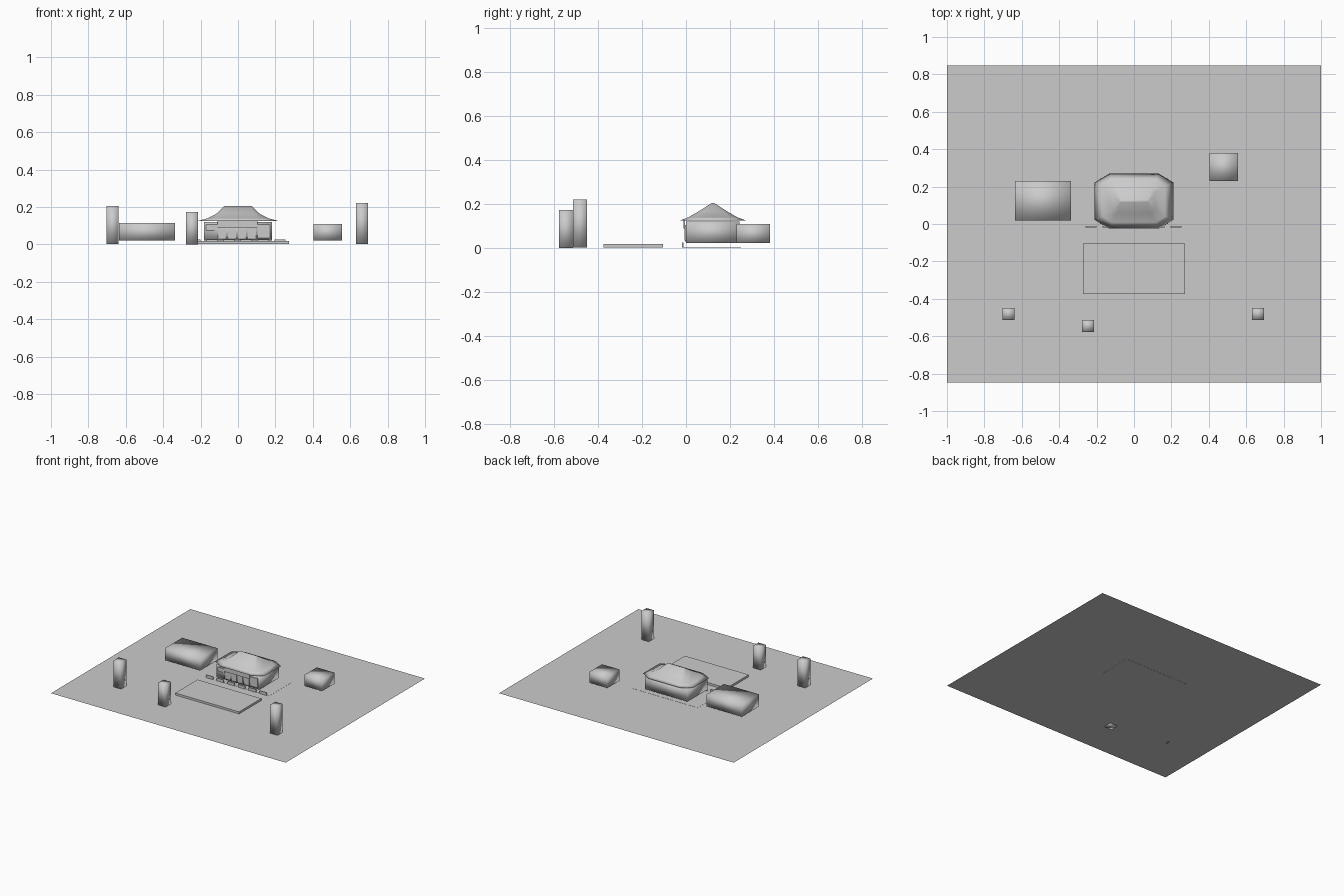
import bpy, bmesh

if "Cube" in bpy.data.objects:
    bpy.data.objects.remove(bpy.data.objects["Cube"])

stone = bpy.data.materials.new("plain grey")
stone.diffuse_color = (0.6, 0.6, 0.6, 1)
stone.use_nodes = True
stone.node_tree.nodes["Principled BSDF"].inputs["Base Color"].default_value = stone.diffuse_color


def finish(name, bm, smooth=False):
    bmesh.ops.recalc_face_normals(bm, faces=bm.faces)
    me = bpy.data.meshes.new(name)
    bm.to_mesh(me)
    bm.free()
    me.materials.append(stone)
    for p in me.polygons:
        p.use_smooth = smooth
    ob = bpy.data.objects.new(name, me)
    bpy.context.collection.objects.link(ob)
    return ob


def box(name, x0, x1, y0, y1, z0, z1, smooth=False):
    bm = bmesh.new()
    bmesh.ops.create_cube(bm, size=1)
    for v in bm.verts:
        v.co = (x1 if v.co.x > 0 else x0,
                y1 if v.co.y > 0 else y0,
                z1 if v.co.z > 0 else z0)
    return finish(name, bm, smooth)


# Ground sheet
bm = bmesh.new()
corners = [(-1, -0.848), (1, -0.848), (1, 0.848), (-1, 0.848)]
bm.faces.new([bm.verts.new((x, y, 0.002)) for x, y in corners])
finish("ground_sheet", bm)

# Terraces: raised one in front, almost flush one under the hall
box("front_terrace", -0.272, 0.272, -0.375, -0.105, 0.002, 0.018)
box("hall_terrace", -0.275, 0.275, -0.012, 0.25, 0.001, 0.003)

# Three tall pillars (smooth-shaded boxes)
for name, x, y, z in (("left_pillar", -0.67, -0.48, 0.205),
                      ("right_pillar", 0.663, -0.48, 0.22),
                      ("middle_pillar", -0.245, -0.545, 0.172)):
    box(name, x - 0.032, x + 0.032, y - 0.032, y + 0.032,
        0 if name == "middle_pillar" else 0.002, z, True)

# Side buildings
box("left_building", -0.637, -0.337, 0.02, 0.23, 0.022, 0.115, True)
box("right_building", 0.405, 0.555, 0.23, 0.38, 0.022, 0.108, True)

# Hall body
box("hall_body", -0.182, 0.182, 0.0, 0.242, 0.022, 0.121, True)

# Concave hipped roof: octagonal rings rising to a ridge
# each ring: half width, half depth, corner cut x, corner cut y, height
rings = [(0.212, 0.147, 0.08, 0.048, 0.126),
         (0.165, 0.112, 0.05, 0.032, 0.139),
         (0.112, 0.065, 0.022, 0.018, 0.166),
         (0.074, 0.004, 0.002, 0.002, 0.205)]
bm = bmesh.new()
loops = []
for w, d, cx, cy, z in rings:
    pts = [(w, cy - d), (w, d - cy), (w - cx, d), (cx - w, d),
           (-w, d - cy), (-w, cy - d), (cx - w, -d), (w - cx, -d)]
    loops.append([bm.verts.new((x, y + 0.122, z)) for x, y in pts])
for a, b in zip(loops, loops[1:]):
    for i in range(8):
        j = (i + 1) % 8
        bm.faces.new((a[i], a[j], b[j], b[i]))
bm.faces.new(loops[-1])
bm.faces.new(loops[0][::-1])
finish("hall_roof", bm, True)

# Facade boards
box("upper_board", -0.11, 0.105, -0.012, -0.004, 0.088, 0.13)
box("right_board", 0.105, 0.17, -0.006, 0.0, 0.035, 0.105)
box("left_board", -0.17, -0.11, -0.006, 0.0, 0.075, 0.105)
for i in range(4):
    x = -0.085 + i * 0.053
    box("door_panel", x - 0.022, x + 0.022, -0.004, 0.0, 0.03, 0.084)

# Row of low railing panels in front of the hall
for i in range(6):
    x = -0.23 + i * 0.091
    box("railing_panel", x - 0.03, x + 0.03, -0.018, -0.012, 0.003, 0.025)
